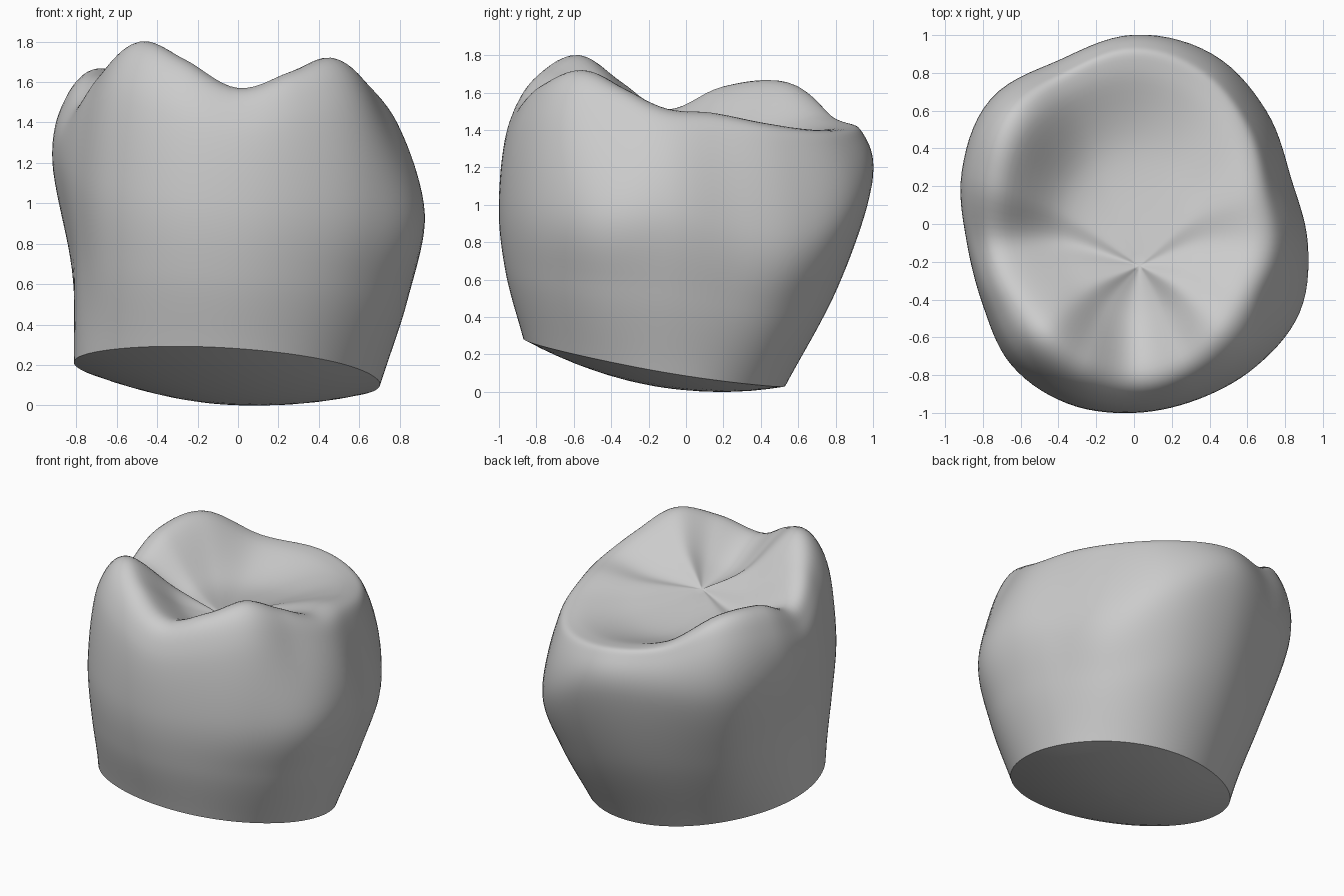
import bpy, bmesh
from math import cos, sin, tau
from mathutils import Vector

cube = bpy.data.objects.get("Cube")
if cube:
    bpy.data.objects.remove(cube)

COLUMNS, STEPS, CAP_RINGS = 112, 9, 8
AXIS = Vector((0, -0.1, 0))

# Sixteen stations around the crown, counter-clockwise from +x
belly_r = [.92, .90, .99, 1.08, 1.095, 1.04, 1.07, .985,
           .885, .865, .915, .92, .90, .895, .92, .95]
belly_z = [.94, .86, .80, .97, 1.13, 1.14, 1.17, 1.2,
           1.2, 1.15, 1.1, 1.05, 1.0, 1.0, .98, .95]
wall_out = [.03, .03, .03, .045, .055, .045, .03, -.01,
            -.03, -.01, .02, .03, .03, .03, .03, .03]
shoulder_r = [.58, .58, .58, .64, .74, .74, .75, .75,
              .72, .72, .74, .75, .75, .72, .66, .5]
crest_r = [.66, .68, .78, .87, .92, .88, .85, .76,
           .70, .66, .66, .68, .70, .68, .65, .63]
crest_z = [1.51, 1.485, 1.43, 1.40, 1.42, 1.47, 1.65, 1.63,
           1.51, 1.66, 1.80, 1.71, 1.57, 1.65, 1.72, 1.62]
basin_z = [1.45, 1.45, 1.41, 1.36, 1.33, 1.33, 1.37, 1.39,
           1.37, 1.48, 1.55, 1.49, 1.44, 1.48, 1.56, 1.50]
PIT = Vector((0.03, -0.22, 1.39))


def spline(a, b, c, d, t):
    """Smooth curve from b to c."""
    return b + (c - a) * (t / 2) + (a * 2 - b * 5 + c * 4 - d) * (t * t / 2) \
        + (b * 3 - a - c * 3 + d) * (t ** 3 / 2)


def around(values, u):
    n = len(values)
    i = int(u * n)
    return spline(*(values[(i + k) % n] for k in (-1, 0, 1, 2)), u * n - i)


def base_point(u, t):
    """Convex underside, t running from its middle to the rim."""
    c, s = cos(u * tau), sin(u * tau)
    skew = .06 * s * c * (1 + s)
    return Vector((-.055 + (.755 + skew) * c * t, -.175 + (.695 + skew) * s * t,
                   .16 - (.045 * c + .125 * s) * t - .125 * (1 - t * t)))


def profile(u):
    """Points up the wall, over the cusps and down into the pit."""
    s = sin(u * tau)
    out = Vector((cos(u * tau), s, 0))

    def at(r, z):
        return AXIS + out * r + Vector((0, 0, z))

    rim = base_point(u, 1)
    rb, rc = around(belly_r, u), around(crest_r, u)
    zb, zc = around(belly_z, u), around(crest_z, u)
    belly, crest = at(rb, zb), at(rc, zc)
    wall = rim.lerp(belly, .5) + out * around(wall_out, u)
    lift = .71 + .14 * max(0, s) ** 3
    shoulder = at(rc + (rb - rc) * around(shoulder_r, u), zb + (zc - zb) * lift)
    basin = at(rc * .52, around(basin_z, u))
    keys = [rim, wall, belly, shoulder, crest, basin, PIT]
    ext = [rim * 2 - wall] + keys + [PIT * 2 - basin]
    return [spline(*ext[i:i + 4], k / STEPS)
            for i in range(len(keys) - 1) for k in range(STEPS)]


# Crown surface: one column of vertices per direction
bm = bmesh.new()
columns = []
for j in range(COLUMNS):
    u = j / COLUMNS
    cap = [base_point(u, k / CAP_RINGS) for k in range(1, CAP_RINGS)]
    columns.append([bm.verts.new(p) for p in cap + profile(u)])
bottom, top = bm.verts.new(base_point(0, 0)), bm.verts.new(PIT)
for j in range(COLUMNS):
    a, b = columns[j], columns[(j + 1) % COLUMNS]
    bm.faces.new((bottom, b[0], a[0]))
    bm.faces.new((top, a[-1], b[-1]))
    for k in range(len(a) - 1):
        bm.faces.new((a[k], b[k], b[k + 1], a[k + 1]))
bmesh.ops.recalc_face_normals(bm, faces=bm.faces)
mesh = bpy.data.meshes.new("tooth_crown")
bm.to_mesh(mesh)
bm.free()

# Single grey material
grey = bpy.data.materials.new("plain_grey")
grey.use_nodes = True
grey.diffuse_color = (.6, .6, .6, 1)
grey.node_tree.nodes["Principled BSDF"].inputs["Base Color"].default_value = (.6, .6, .6, 1)
mesh.materials.append(grey)

crown = bpy.data.objects.new("tooth_crown", mesh)
bpy.context.collection.objects.link(crown)
bpy.context.view_layer.objects.active = crown
crown.select_set(True)
bpy.ops.object.shade_smooth_by_angle(angle=.7)
